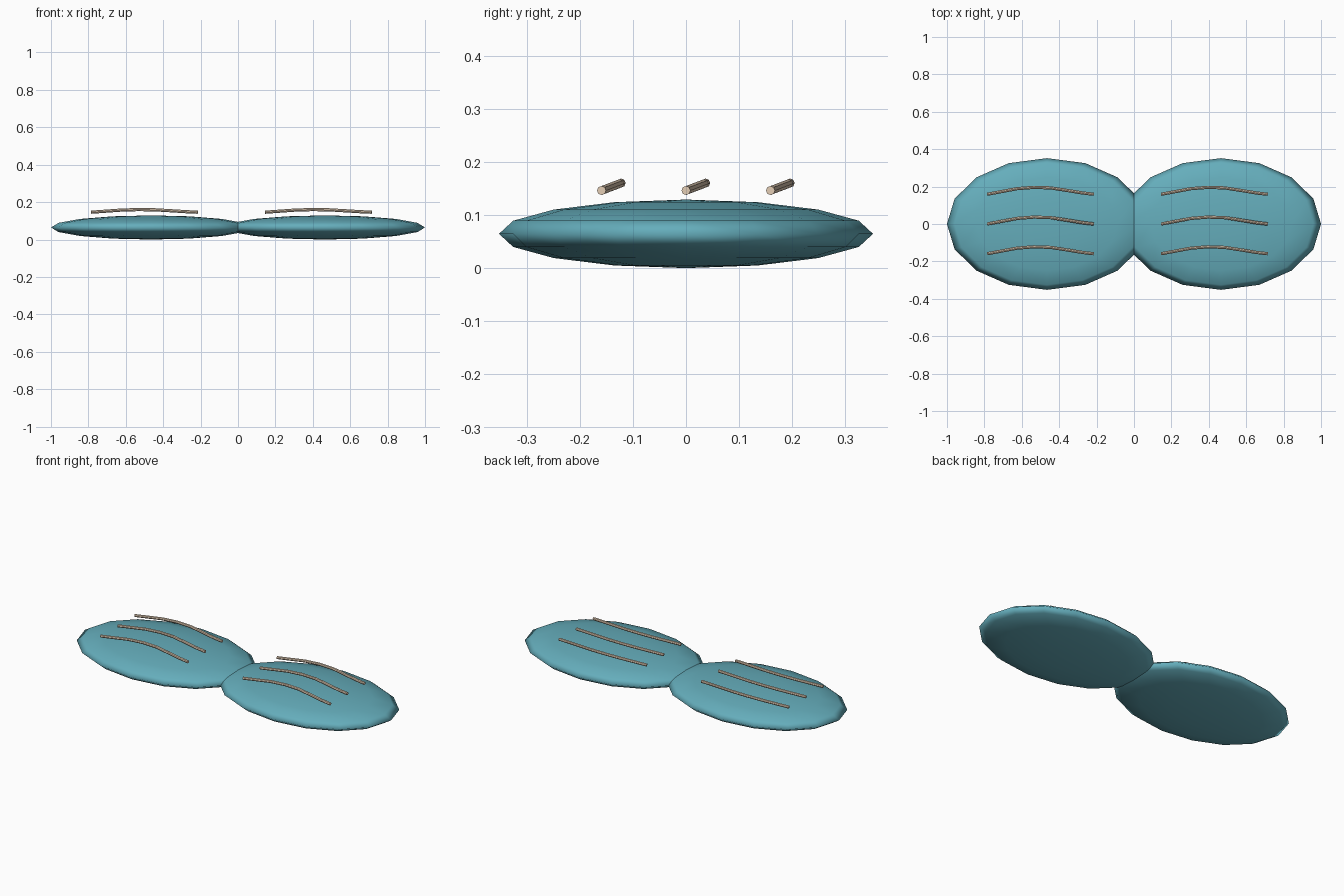
import bpy
from mathutils import Matrix

if "Cube" in bpy.data.objects:
    bpy.data.objects.remove(bpy.data.objects["Cube"])


def material(name, color):
    m = bpy.data.materials.new(name)
    m.diffuse_color = (*color, 1)
    m.use_nodes = True
    m.node_tree.nodes["Principled BSDF"].inputs["Base Color"].default_value = m.diffuse_color
    return m


teal = material("teal", (0.13, 0.42, 0.50))
cream = material("cream", (0.78, 0.62, 0.47))

LOBE_X = 0.465
# Ridge path: offset along x, and bulge applied to y and (less) to z
PATH = [(-0.32, 0), (-0.24, 0.015), (-0.16, 0.030), (-0.07, 0.037),
        (0.02, 0.034), (0.11, 0.020), (0.19, 0.007), (0.25, 0)]


def lobe(name, x):
    # Flattened low-poly sphere
    bpy.ops.mesh.primitive_uv_sphere_add(segments=16, ring_count=8, radius=1)
    ob = bpy.context.object
    ob.name = name
    ob.data.transform(Matrix.Diagonal((0.535, 0.352, 0.0645, 1)))
    ob.location = (x, 0, 0.0645)
    ob.data.materials.append(teal)
    bpy.ops.object.shade_smooth()


def ridge(name, x, y):
    # Thin bent rod floating over the lobe
    cu = bpy.data.curves.new(name, 'CURVE')
    cu.dimensions = '3D'
    cu.bevel_depth = 0.0085
    cu.bevel_resolution = 2
    cu.use_fill_caps = True
    sp = cu.splines.new('POLY')
    sp.points.add(len(PATH) - 1)
    for p, (dx, h) in zip(sp.points, PATH):
        p.co = (x + dx, y + h, 0.146 + 0.38 * h, 1)
    sp.use_smooth = True
    cu.materials.append(cream)
    ob = bpy.data.objects.new(name, cu)
    bpy.context.collection.objects.link(ob)
    # Turn the rod into a mesh
    bpy.ops.object.select_all(action='DESELECT')
    ob.select_set(True)
    bpy.context.view_layer.objects.active = ob
    bpy.ops.object.convert(target='MESH')
    bpy.ops.object.shade_smooth_by_angle()


for side, x in (("left", -LOBE_X), ("right", LOBE_X)):
    lobe(f"{side}_lobe", x)
    for i, y in enumerate((-0.159, 0.0, 0.159)):
        ridge(f"{side}_ridge_{i + 1}", x, y)
